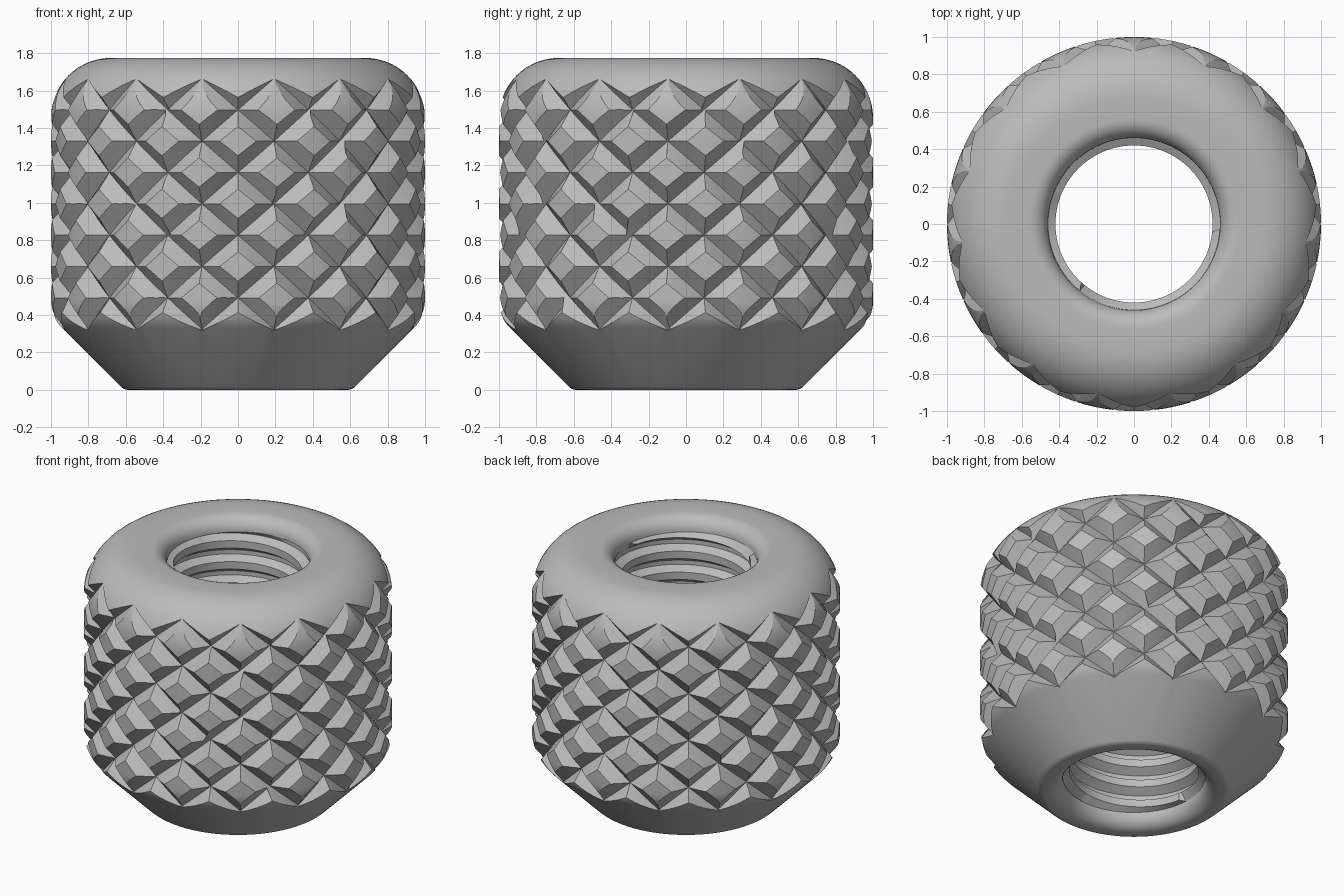
import bpy, bmesh
from math import sin, cos, pi, radians

cube = bpy.data.objects.get("Cube")
if cube:
    bpy.data.objects.remove(cube, do_unlink=True)

steel = bpy.data.materials.new("grey metal")
steel.use_nodes = True
GREY = (0.5, 0.5, 0.5, 1)
steel.diffuse_color = GREY
steel.node_tree.nodes["Principled BSDF"].inputs["Base Color"].default_value = GREY

SEGMENTS = 120
HEIGHT = 1.775


def arc(r, z, radius, start, end, steps=8):
    """Profile points (r, z) along an arc, angles in degrees."""
    angles = [radians(start + (end - start) * i / steps) for i in range(steps + 1)]
    return [(r + radius * cos(a), z + radius * sin(a)) for a in angles]


def make_object(name, bm):
    bmesh.ops.recalc_face_normals(bm, faces=bm.faces[:])
    mesh = bpy.data.meshes.new(name)
    bm.to_mesh(mesh)
    bm.free()
    mesh.materials.append(steel)
    obj = bpy.data.objects.new(name, mesh)
    bpy.context.collection.objects.link(obj)
    return obj


# Outer profile, from the top of the bore over the outside to its bottom
BORE, LOW, HIGH = 0.46, 0.1, HEIGHT - 0.1
profile = (arc(BORE + 0.1, HIGH, 0.1, 180, 90)
           + arc(0.68, HEIGHT - 0.32, 0.32, 90, 0, 14)
           + arc(0.8, 0.473, 0.2, 0, -45)
           + arc(0.585, 0.06, 0.06, -45, -90, 5)
           + arc(BORE + 0.1, LOW, 0.1, 270, 180))

# Internal thread: crest and root positions within one turn
PITCH = 0.15
THREAD = [(0, 0.42), (0.35, 0.42), (0.55, 0.475), (0.75, 0.475)]
TURNS = int((HIGH - LOW) / PITCH) + 3


def thread_column(i):
    points = []
    for turn in range(-1, TURNS):
        for part, r in THREAD:
            z = LOW + PITCH * (turn + part + i / SEGMENTS - 0.5)
            if z <= LOW + 0.002:
                r, z = BORE, LOW
            elif z >= HIGH - 0.002:
                r, z = BORE, HIGH
            points.append((r, z))
    return points


# Body: revolve the profile and join it to the helical bore
bm = bmesh.new()
shared = {}


def vert(i, point):
    r, z = point
    key = (i % SEGMENTS, round(r, 4), round(z, 4))
    if key not in shared:
        a = 2 * pi * i / SEGMENTS
        shared[key] = bm.verts.new((r * cos(a), r * sin(a), z))
    return shared[key]


for i in range(SEGMENTS):
    for left, right in ((profile, profile),
                        (thread_column(i), thread_column(i + 1))):
        for j in range(len(left) - 1):
            corners = [vert(i, left[j]), vert(i + 1, right[j]),
                       vert(i + 1, right[j + 1]), vert(i, left[j + 1])]
            corners = list(dict.fromkeys(corners))
            if len(corners) > 2:
                bm.faces.new(corners)
body = make_object("knurled_threaded_insert", bm)

# Knurl: V-shaped helical cutters, one set for each hand
STARTS, STEPS = 15, 44
FLOOR, REACH, SLOPE = 0.925, 1.04, 1.2
ROW = 0.1675            # height between rows of crossings
CROSSING = 0.325        # height of the lowest crossings
Z_START, Z_END = 0.15, 1.81


def knurl_cutter(name, hand):
    cutter = bmesh.new()
    half = (REACH - FLOOR) * SLOPE
    for start in range(STARTS):
        rings = []
        for s in range(STEPS + 1):
            z = Z_START + (Z_END - Z_START) * s / STEPS
            a = -pi / 2 + 2 * pi / STARTS * (start + 0.5 + hand * (z - CROSSING) / ROW / 2)
            rings.append([cutter.verts.new((r * cos(a), r * sin(a), z + dz))
                          for r, dz in ((FLOOR, 0), (REACH, half), (REACH, -half))])
        for a, b in zip(rings, rings[1:]):
            for k in range(3):
                n = (k + 1) % 3
                cutter.faces.new((a[k], a[n], b[n], b[k]))
        cutter.faces.new(rings[0])
        cutter.faces.new(rings[-1])
    obj = make_object(name, cutter)
    obj.hide_render = True
    return obj


bpy.ops.object.select_all(action="DESELECT")
bpy.context.view_layer.objects.active = body
body.select_set(True)
for name, hand in (("right_hand_cutter", 1), ("left_hand_cutter", -1)):
    cutter = knurl_cutter(name, hand)
    cut = body.modifiers.new("knurl", "BOOLEAN")
    cut.operation = "DIFFERENCE"
    cut.solver = "EXACT"
    cut.object = cutter
    bpy.ops.object.modifier_apply(modifier=cut.name)
    bpy.data.objects.remove(cutter, do_unlink=True)

bpy.ops.object.shade_smooth_by_angle(angle=radians(25))
